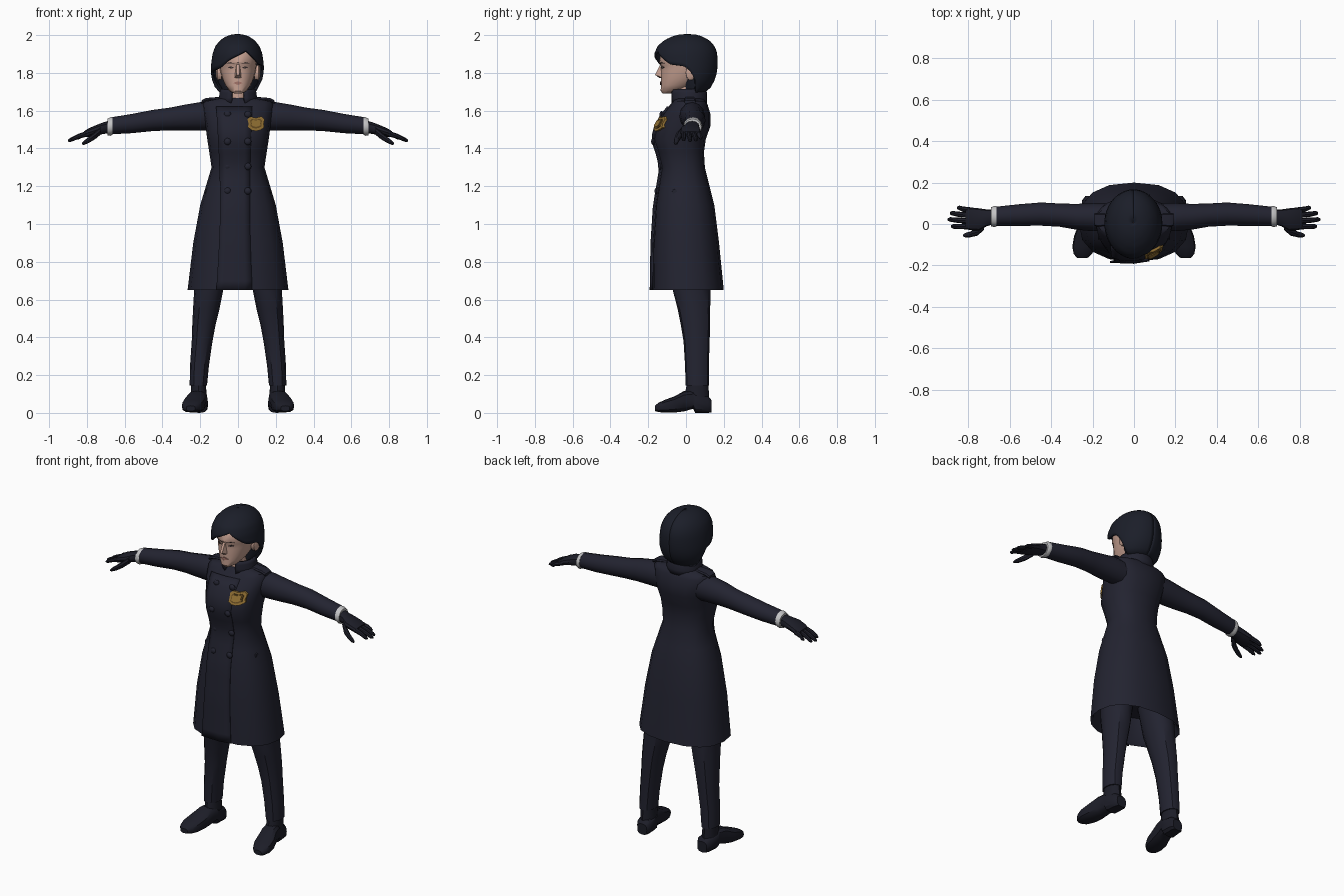
import bpy, bmesh, math
from mathutils import Vector
from mathutils.bvhtree import BVHTree


def mat(name, r, g, b):
    m = bpy.data.materials.new(name)
    m.diffuse_color = (r, g, b, 1)
    return m


NAVY = mat("navy_cloth", .0165, .017, .030)
BLACK = mat("dark_glove", .012, .0125, .021)
HAIR = mat("black_hair", .011, .013, .022)
SKIN = mat("skin", .56, .35, .28)
LIP = mat("lips", .36, .17, .14)
DARK = mat("eye_dark", .035, .025, .025)
GOLD = mat("gold", .30, .17, .035)
BRONZE = mat("bronze", .13, .07, .015)
LACE = mat("cuff_white", .55, .55, .56)


def make(name, verts, faces, m, mirror=False, thick=0):
    me = bpy.data.meshes.new(name)
    me.from_pydata(verts, [], faces)
    bm = bmesh.new()
    bm.from_mesh(me)
    bmesh.ops.recalc_face_normals(bm, faces=bm.faces)
    bm.to_mesh(me)
    bm.free()
    me.materials.append(m)
    ob = bpy.data.objects.new(name, me)
    bpy.context.collection.objects.link(ob)
    if thick:
        s = ob.modifiers.new("thickness", 'SOLIDIFY')
        s.thickness, s.offset = thick, 0
    if mirror:
        ob.modifiers.new("mirror", 'MIRROR')
    return ob


def tube(name, axis, rings, m, sides=12, power=2.0, mirror=False):
    """Loft of rounded rings; each ring is (pos, c1, c2, r1, r2) along the axis."""
    def se(v):
        return math.copysign(abs(v) ** (2 / power), v) if abs(v) > 1e-6 else 0
    vs, fs = [], []
    for p, c1, c2, r1, r2 in rings:
        for i in range(sides):
            a = 2 * math.pi * i / sides
            u, v = c1 + r1 * se(math.cos(a)), c2 + r2 * se(math.sin(a))
            vs.append({'x': (p, u, v), 'y': (u, p, v), 'z': (u, v, p)}[axis])
    for k in range(len(rings) - 1):
        for i in range(sides):
            j = (i + 1) % sides
            fs.append((k * sides + i, k * sides + j, (k + 1) * sides + j, (k + 1) * sides + i))
    fs.append(tuple(range(sides)))
    fs.append(tuple(range(len(vs) - sides, len(vs))))
    return make(name, vs, fs, m, mirror)


def grid(name, point, nu, nv, m, thick):
    """Open sheet from point(u, v) with u and v in 0..1."""
    vs = [point(i / nu, j / nv) for j in range(nv + 1) for i in range(nu + 1)]
    w = nu + 1
    fs = [(j * w + i, j * w + i + 1, j * w + w + i + 1, j * w + w + i)
          for j in range(nv) for i in range(nu)]
    return make(name, vs, fs, m, thick=thick)


def lerp(table, t):
    """Interpolate rows of a table keyed on their first column."""
    for a, b in zip(table, table[1:]):
        if t <= b[0]:
            f = max(0, (t - a[0]) / (b[0] - a[0]))
            return [x + (y - x) * f for x, y in zip(a[1:], b[1:])]
    return table[-1][1:]


def surface(ob):
    me = ob.data
    tree = BVHTree.FromPolygons([v.co for v in me.vertices], [p.vertices[:] for p in me.polygons])

    def front(x, z):
        hit = tree.ray_cast(Vector((x, -2, z)), Vector((0, 1, 0)))[0]
        return hit.y if hit else -.1
    return front


def plate(name, front, pts, m, lift=.004, mirror=False):
    """Thin outline plate laid on a surface seen from the front."""
    n = len(pts)
    vs = [(x, front(x, z) - lift, z) for x, z in pts] + [(x, front(x, z) + .004, z) for x, z in pts]
    fs = [tuple(range(n)), tuple(range(n, 2 * n))]
    fs += [(i, (i + 1) % n, n + (i + 1) % n, n + i) for i in range(n)]
    return make(name, vs, fs, m, mirror)


def ball(name, c, r, m, flat=.6):
    tube(name, 'y', [(c[1] + r * flat * math.cos(t), c[0], c[2], r * math.sin(t), r * math.sin(t))
                     for t in (3.0, 2.5, 2.0, 1.57, 1.0)], m, 10)


# Coat, hollow at the hem: (z, half width, front y, back y)
coat_rows = [(.80, .21, -.14, .15), (.67, .25, -.165, .185), (.65, .267, -.182, .20),
             (.90, .237, -.178, .175), (1.10, .20, -.165, .15), (1.20, .17, -.148, .125),
             (1.30, .14, -.132, .10), (1.38, .152, -.152, .095), (1.45, .163, -.175, .105),
             (1.52, .172, -.160, .13), (1.58, .185, -.125, .13), (1.63, .19, -.085, .115),
             (1.65, .178, -.07, .105), (1.668, .085, -.06, .09)]
coat = tube("coat", 'z', [(z, 0, (f + b) / 2, w, (b - f) / 2) for z, w, f, b in coat_rows],
            NAVY, 16, 2.4)
coat_y = surface(coat)


# Overlapping front panel, lifted along its free edge
def panel(u, v):
    x, z = -.115 + .19 * u, .65 + .97 * v
    x *= 1 - .18 * math.sin(math.pi * v)
    return (x, coat_y(x, z + .002) - .013 + .012 * u, z)


grid("coat_front_panel", panel, 5, 20, NAVY, .009)

# Buttons in two columns
for z in (1.175, 1.305, 1.437, 1.58):
    for x in (-.055, .052):
        ball("coat_button", (x, coat_y(x, z) - .009, z), .019, NAVY)
tube("waist_side_button", 'x', [(.15, -.06, 1.17, .017, .017), (.172, -.06, 1.17, .014, .014)],
     NAVY, 8, mirror=True)

# Standing collar, open at the throat
collar_rows = [(0, 1.64, .098, -.075, .105), (.6, 1.69, .092, -.078, .105), (1, 1.712, .086, -.075, .098)]


def collar(u, v):
    a = math.radians(20 + 320 * u)
    z, w, f, b = lerp(collar_rows, v)
    return (w * math.sin(a), (f + b) / 2 - (b - f) / 2 * math.cos(a), z)


grid("collar", collar, 20, 3, NAVY, .014)
tube("shoulder_strap", 'x', [(.085, .02, 1.664, .025, .01), (.17, .02, 1.657, .032, .01),
                             (.192, .02, 1.646, .03, .009)], NAVY, 8, 4, True)

# Badge with raised centre
badge = [(.050, 1.555), (.065, 1.568), (.095, 1.562), (.125, 1.570), (.141, 1.555), (.136, 1.53),
         (.138, 1.510), (.118, 1.497), (.095, 1.492), (.072, 1.497), (.052, 1.512), (.056, 1.53)]
plate("badge", coat_y, badge, GOLD, .014)
plate("badge_shade", coat_y, [(.095 + (x - .095) * .7, 1.532 + (z - 1.532) * .66) for x, z in badge],
      BRONZE, .017)
plate("badge_centre", coat_y, [(.095 + (x - .095) * .55, 1.535 + (z - 1.535) * .48) for x, z in badge],
      GOLD, .020)

# Sleeves, cuffs and gloves
tube("sleeve", 'x', [(.12, .035, 1.57, .065, .075), (.20, .033, 1.57, .068, .075),
                     (.28, .035, 1.564, .062, .068), (.36, .043, 1.556, .056, .060),
                     (.45, .048, 1.548, .056, .056), (.56, .043, 1.532, .052, .051),
                     (.67, .037, 1.520, .046, .045)], NAVY, 12, mirror=True)
tube("cuff", 'x', [(.664, .037, 1.519, .049, .047), (.676, .036, 1.516, .051, .049),
                   (.690, .035, 1.513, .046, .044)], LACE, 12, mirror=True)
tube("glove_palm", 'x', [(.675, .035, 1.515, .036, .034), (.71, .030, 1.508, .040, .031),
                         (.75, .022, 1.497, .054, .027), (.79, .025, 1.484, .055, .023),
                         (.815, .026, 1.476, .050, .015)], BLACK, 12, 2.3, True)
for y0, y1, end in ((.066, .078, .855), (.041, .052, .89), (.014, .022, .90), (-.012, -.012, .885)):
    zd = 1.478 - (end - .79) * .3
    tube("glove_finger", 'x', [(.785, y0, 1.482, .014, .016),
                               (.5 * (.8 + end), (y0 + y1) / 2, (1.48 + zd) / 2, .013, .013),
                               (end - .012, y1, zd, .011, .011), (end, y1, zd - .004, .005, .005)],
         BLACK, 8, mirror=True)
tube("glove_thumb", 'x', [(.725, -.010, 1.495, .018, .02), (.755, -.038, 1.470, .018, .02),
                          (.79, -.050, 1.445, .014, .016), (.815, -.054, 1.430, .011, .011),
                          (.825, -.055, 1.425, .005, .005)], BLACK, 8, mirror=True)

# Trousers and shoes
tube("trouser_leg", 'z', [(.85, .13, .02, .10, .10), (.65, .155, .03, .077, .10),
                          (.55, .168, .042, .070, .086), (.47, .180, .050, .062, .078),
                          (.38, .190, .056, .055, .069), (.25, .204, .058, .050, .063),
                          (.145, .210, .060, .046, .062)], NAVY, 12, 2.2, True)
tube("shoe_ankle", 'z', [(.17, .210, .062, .038, .054), (.10, .208, .058, .042, .064),
                         (.04, .207, .055, .045, .070)], BLACK, 12, mirror=True)
tube("shoe", 'y', [(.135, .203, .035, .032, .033), (.115, .204, .045, .046, .045),
                   (.048, .209, .055, .050, .055), (.038, .210, .070, .049, .048),
                   (-.01, .220, .062, .051, .054), (-.06, .232, .045, .058, .043),
                   (-.11, .241, .036, .057, .034), (-.145, .247, .029, .044, .025),
                   (-.165, .250, .024, .024, .014)], BLACK, 12, 2.8, True)

# Head and neck: (z, half width, front y, back y)
tube("neck", 'z', [(1.62, 0, .0, .055, .06), (1.78, 0, .005, .052, .06)], SKIN, 12)
head_rows = [(1.692, .022, -.125, -.06), (1.705, .045, -.134, -.02), (1.735, .068, -.133, .04),
             (1.77, .083, -.133, .09), (1.81, .094, -.133, .12), (1.838, .098, -.132, .13),
             (1.855, .100, -.142, .13), (1.90, .100, -.134, .13), (1.95, .08, -.09, .10),
             (1.975, .05, -.05, .06)]
head = tube("head", 'z', [(z, 0, (f + b) / 2, w, (b - f) / 2) for z, w, f, b in head_rows], SKIN, 20, 2.15)
face_y = surface(head)
make("nose", [(-.008, -.136, 1.845), (.008, -.136, 1.845), (-.019, -.125, 1.775), (.019, -.125, 1.775),
              (-.007, -.164, 1.790), (.007, -.164, 1.790), (0, -.140, 1.772)],
     [(0, 1, 5, 4), (0, 4, 2), (1, 3, 5), (4, 5, 6), (4, 6, 2), (5, 3, 6)], SKIN)
tube("ear", 'x', [(.088, .02, 1.80, .022, .036), (.108, .025, 1.803, .027, .042),
                  (.116, .03, 1.805, .018, .03)], SKIN, 10, mirror=True)
plate("eye", face_y, [(.020, 1.827), (.036, 1.835), (.055, 1.829), (.037, 1.823)], DARK, .003, True)
plate("brow", face_y, [(.014, 1.846), (.040, 1.857), (.066, 1.850), (.040, 1.851)], DARK, .004, True)
plate("lips", face_y, [(-.026, 1.746), (-.007, 1.754), (.007, 1.754), (.026, 1.746), (0, 1.736)], LIP, .006)

# Short hair: profile (z, half width, front y, back y) and hairline (angle, z)
hair_rows = [(1.69, .090, -.06, .085), (1.73, .120, -.10, .130), (1.78, .134, -.135, .154),
             (1.84, .134, -.160, .162), (1.90, .126, -.162, .160), (1.94, .111, -.145, .146),
             (1.97, .085, -.108, .118), (1.988, .058, -.070, .082), (1.997, .03, -.035, .05),
             (2.0, .002, .004, .008)]
hairline = [(-180, 1.69), (-115, 1.69), (-102, 1.74), (-90, 1.80), (-60, 1.815), (-42, 1.825),
            (-20, 1.868), (22, 1.915), (40, 1.88), (58, 1.845), (88, 1.835), (102, 1.79),
            (115, 1.69), (180, 1.69)]


def hair(u, v):
    deg = -180 + 360 * u
    a = math.radians(deg)
    z0 = lerp(hairline, deg)[0]
    z = z0 + (2.0 - z0) * (1 - (1 - v) ** 1.7)
    w, f, b = lerp(hair_rows, z)
    return (-.003 + w * math.sin(a), (f + b) / 2 - (b - f) / 2 * math.cos(a), z)


grid("hair", hair, 48, 14, HAIR, .012)
tube("hair_nape", 'z', [(1.695, 0, .035, .072, .045), (1.75, 0, .055, .105, .07),
                        (1.85, 0, .06, .11, .08)], HAIR, 14)

# Smooth shading with crisp edges
for ob in bpy.context.collection.objects:
    ob.select_set(True)
bpy.context.view_layer.objects.active = coat
bpy.ops.object.shade_smooth_by_angle(angle=math.radians(35))
